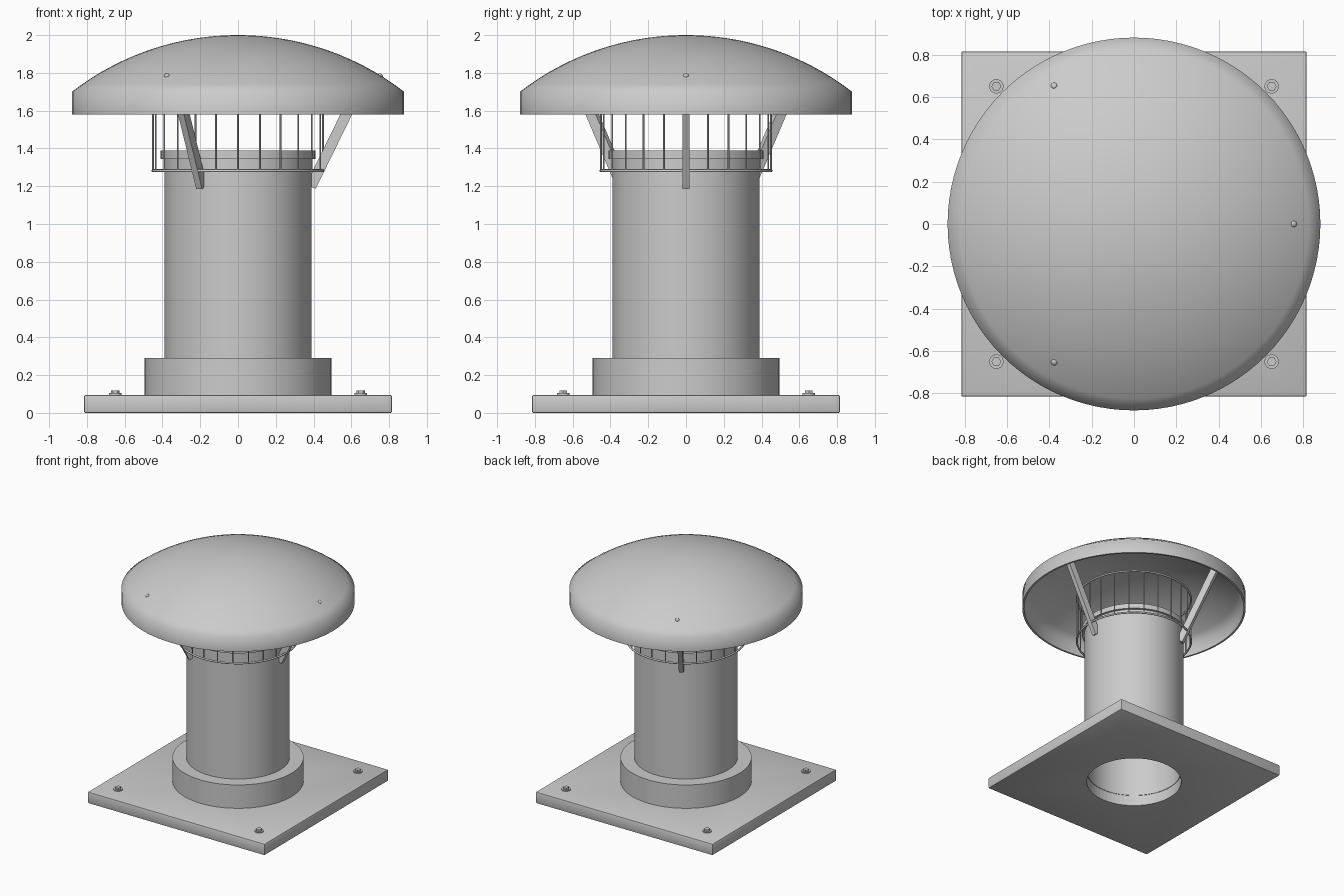
import bpy, bmesh
from math import sin, cos, pi, radians, sqrt
from mathutils import Vector, Matrix

if "Cube" in bpy.data.objects:
    bpy.data.objects.remove(bpy.data.objects["Cube"])


def add_object(name, bm, smooth=35):
    bmesh.ops.remove_doubles(bm, verts=bm.verts, dist=1e-5)
    bmesh.ops.recalc_face_normals(bm, faces=bm.faces)
    me = bpy.data.meshes.new(name)
    bm.to_mesh(me)
    bm.free()
    ob = bpy.data.objects.new(name, me)
    bpy.context.collection.objects.link(ob)
    if smooth:
        bpy.ops.object.select_all(action='DESELECT')
        ob.select_set(True)
        bpy.context.view_layer.objects.active = ob
        bpy.ops.object.shade_smooth_by_angle(angle=radians(smooth))
    return ob


def lathe(name, profile, n=64, smooth=35):
    """Revolve a closed (radius, z) profile around z."""
    bm = bmesh.new()
    vs = [bm.verts.new((r, 0, z)) for r, z in profile]
    es = [bm.edges.new((vs[i], vs[(i + 1) % len(vs)])) for i in range(len(vs))
          if vs[i].co.x > 0 or vs[(i + 1) % len(vs)].co.x > 0]
    bmesh.ops.spin(bm, geom=vs + es, cent=(0, 0, 0), axis=(0, 0, 1),
                   angle=2 * pi, steps=n, use_duplicate=False)
    return add_object(name, bm, smooth)


def tube(name, ro, ri, z0, z1):
    return lathe(name, [(ro, z0), (ro, z1), (ri, z1), (ri, z0)])


def cylinder(bm, loc, r, h, n, rot=Matrix()):
    bmesh.ops.create_cone(bm, cap_ends=True, segments=n, radius1=r, radius2=r, depth=h,
                          matrix=Matrix.Translation(loc) @ rot)


# base plate with duct hole
bm = bmesh.new()
bmesh.ops.create_cube(bm, size=1, matrix=Matrix.Translation((0, 0, 0.0475))
                      @ Matrix.Diagonal((1.63, 1.63, 0.095, 1)))
bmesh.ops.bevel(bm, geom=bm.edges[:], offset=0.008, segments=2, profile=0.5, affect='EDGES')
plate = add_object("base_plate", bm)
bm = bmesh.new()
cylinder(bm, (0, 0, 0.05), 0.372, 0.4, 64)
cutter = add_object("hole_cutter", bm, 0)
cut = plate.modifiers.new("hole", 'BOOLEAN')
cut.operation = 'DIFFERENCE'
cut.object = cutter
bpy.context.view_layer.objects.active = plate
bpy.ops.object.modifier_apply(modifier="hole")
bpy.data.objects.remove(cutter)

# collar, duct and top rim
tube("base_collar", 0.495, 0.388, 0.095, 0.29)
tube("duct_pipe", 0.39, 0.368, 0.09, 1.385)
tube("duct_rim", 0.41, 0.388, 1.345, 1.388)

# corner bolts with washers
for sx in (-1, 1):
    for sy in (-1, 1):
        bm = bmesh.new()
        cylinder(bm, (sx * 0.65, sy * 0.65, 0.099), 0.034, 0.010, 24)
        cylinder(bm, (sx * 0.65, sy * 0.65, 0.110), 0.023, 0.016, 6, Matrix.Rotation(pi / 6, 4, 'Z'))
        add_object("corner_bolt", bm)

# domed rain cap: spherical top with a straight skirt, hollow below
R = 1.44


def dome_z(r):
    return 2.0 - R + sqrt(R * R - r * r)


T = 0.015
steps = [0.88 * i / 16 for i in range(17)]
outer = [(r, dome_z(r)) for r in steps] + [(0.88, 1.58)]
inner = [(0.88 - T, 1.58)] + [(r * (0.88 - T) / 0.88, dome_z(r) - T) for r in reversed(steps)]
lathe("rain_cap", outer + inner, 96, 70)

# three slanted struts and the rivets above them
for k in range(3):
    turn = Matrix.Rotation(k * 2 * pi / 3, 4, 'Z')
    a, b = Vector((0.386, 0, 1.198)), Vector((0.678, 0, 1.795))
    d = b - a
    bm = bmesh.new()
    bmesh.ops.create_cube(bm, size=1, matrix=turn @ Matrix.Translation((a + b) / 2)
                          @ d.to_track_quat('Z', 'Y').to_matrix().to_4x4()
                          @ Matrix.Diagonal((0.036, 0.056, d.length, 1)))
    # keep the wide side tangential to the duct
    add_object("cap_strut", bm, 0)
    bm = bmesh.new()
    bmesh.ops.create_uvsphere(bm, u_segments=16, v_segments=8, radius=0.015,
                              matrix=turn @ Matrix.Translation((0.755, 0, dome_z(0.755)))
                              @ Matrix.Rotation(0.55, 4, 'Y') @ Matrix.Diagonal((1, 1, 0.6, 1)))
    add_object("cap_rivet", bm, 60)

# bird guard: two hoops joined by thin bars
for name, z in (("guard_lower_hoop", 1.282), ("guard_upper_hoop", 1.66)):
    lathe(name, [(0.45 + 0.008 * cos(t * pi / 4), z + 0.008 * sin(t * pi / 4))
                 for t in range(8)], 64, 60)
bm = bmesh.new()
for k in range(24):
    t = k * pi / 12
    cylinder(bm, (0.45 * cos(t), 0.45 * sin(t), 1.471), 0.0045, 0.378, 8)
add_object("guard_bars", bm, 60)
